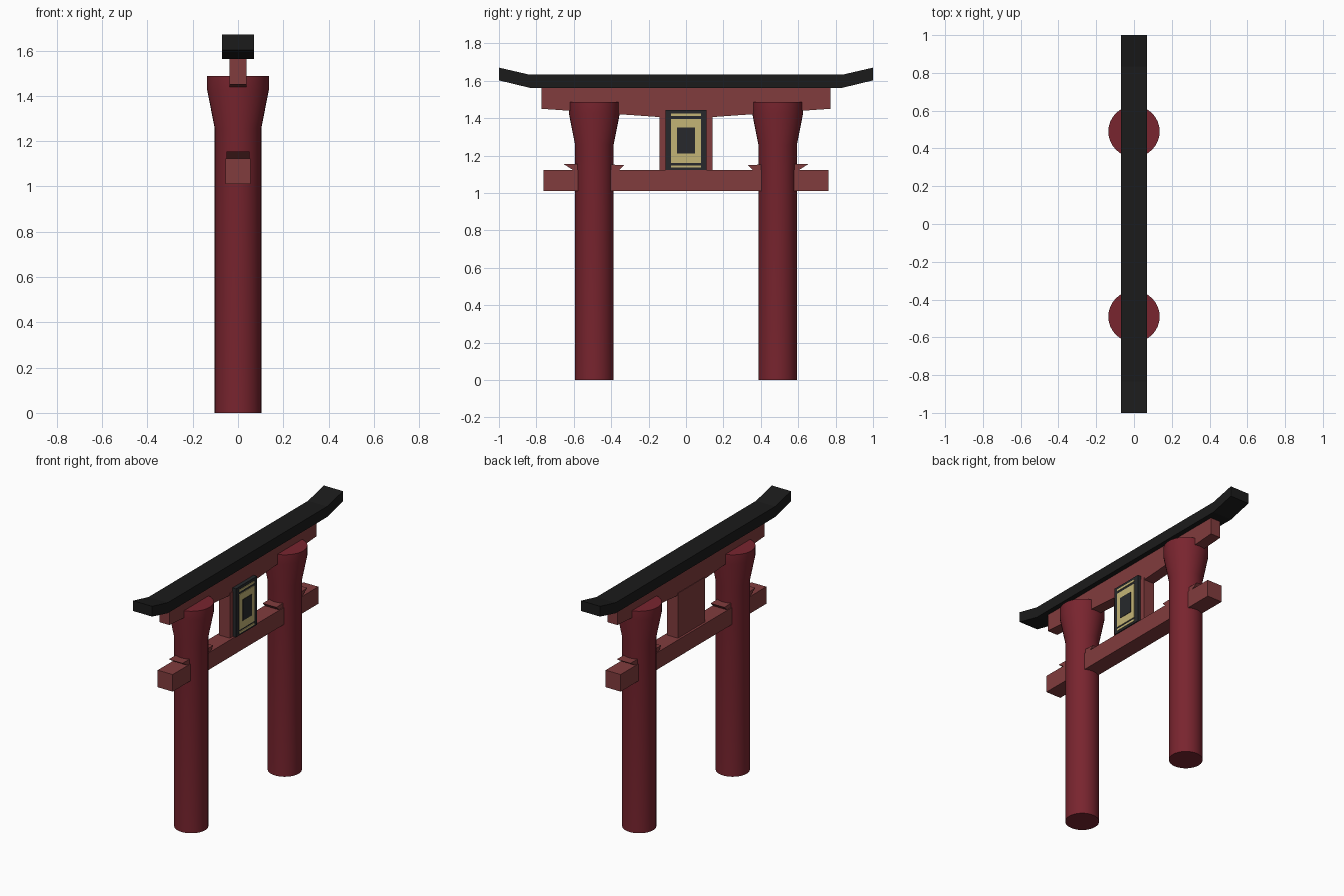
import bpy, bmesh, math

if "Cube" in bpy.data.objects:
    bpy.data.objects.remove(bpy.data.objects["Cube"])


def material(name, rgb):
    m = bpy.data.materials.new(name)
    m.diffuse_color = (*rgb, 1)
    m.use_nodes = True
    m.node_tree.nodes["Principled BSDF"].inputs["Base Color"].default_value = m.diffuse_color
    return m


PILLAR_RED = material("pillar_red", (0.19, 0.018, 0.028))
BEAM_RED = material("beam_red", (0.22, 0.045, 0.047))
BLACK = material("roof_black", (0.011, 0.011, 0.011))
DARK = material("plaque_dark", (0.02, 0.022, 0.025))
GOLD = material("plaque_gold", (0.55, 0.46, 0.18))


def finish(name, bm, mat):
    bmesh.ops.recalc_face_normals(bm, faces=bm.faces)
    me = bpy.data.meshes.new(name)
    bm.to_mesh(me)
    bm.free()
    me.materials.append(mat)
    ob = bpy.data.objects.new(name, me)
    bpy.context.collection.objects.link(ob)
    return ob


def extrude(name, profile, x0, x1, mat):
    """Extrude a (y, z) outline along x."""
    bm = bmesh.new()
    face = bm.faces.new([bm.verts.new((x0, y, z)) for y, z in profile])
    geom = bmesh.ops.extrude_face_region(bm, geom=[face])["geom"]
    verts = [g for g in geom if isinstance(g, bmesh.types.BMVert)]
    bmesh.ops.translate(bm, verts=verts, vec=(x1 - x0, 0, 0))
    return finish(name, bm, mat)


def slab(name, y, z0, z1, x0, x1, mat):
    """Box centred on y = 0 with half width y."""
    return extrude(name, [(-y, z0), (y, z0), (y, z1), (-y, z1)], x0, x1, mat)


def mirrored(half):
    """Complete an outline whose +y half is given."""
    return half + [(-y, z) for y, z in reversed(half)]


def pillar(name, y):
    bm = bmesh.new()
    n = 32
    rings = []
    for r, z in [(0.103, 0), (0.103, 1.257), (0.136, 1.425), (0.136, 1.487)]:
        rings.append([bm.verts.new((r * math.cos(2 * math.pi * i / n),
                                    y + r * math.sin(2 * math.pi * i / n), z))
                      for i in range(n)])
    for a, b in zip(rings, rings[1:]):
        for i in range(n):
            j = (i + 1) % n
            bm.faces.new((a[i], a[j], b[j], b[i]))
    bm.faces.new(rings[0])
    bm.faces.new(rings[-1])
    ob = finish(name, bm, PILLAR_RED)
    bpy.ops.object.select_all(action='DESELECT')
    ob.select_set(True)
    bpy.context.view_layer.objects.active = ob
    bpy.ops.object.shade_smooth_by_angle(angle=math.radians(15))


# Pillars with the wedges that lock the tie beam
for side, s in (("near", -1), ("far", 1)):
    pillar(side + "_pillar", 0.49 * s)
    extrude(side + "_wedge",
            [(s * 0.655, 1.155), (s * 0.60, 1.12), (s * 0.36, 1.12), (s * 0.33, 1.15)],
            -0.05, 0.05, BEAM_RED)

# Beams
slab("tie_beam", 0.763, 1.01, 1.123, -0.055, 0.055, BEAM_RED)
extrude("upper_lintel", mirrored([(0.13, 1.405), (0.772, 1.45), (0.772, 1.565)]),
        -0.037, 0.037, BEAM_RED)

# Roof beam with upturned ends
extrude("roof_beam", mirrored([(0.835, 1.562), (1.0, 1.602), (1.0, 1.67), (0.835, 1.632)]),
        -0.07, 0.07, BLACK)

# Central post and plaque
slab("centre_post", 0.142, 1.12, 1.42, -0.04, 0.04, BEAM_RED)
slab("plaque_board", 0.11, 1.122, 1.444, 0.035, 0.062, DARK)
slab("plaque_gold_panel", 0.08, 1.16, 1.395, 0.055, 0.066, GOLD)
slab("plaque_centre", 0.048, 1.21, 1.35, 0.06, 0.069, DARK)
for name, z in (("plaque_lower_strip", 1.135), ("plaque_upper_strip", 1.412)):
    slab(name, 0.08, z, z + 0.013, 0.055, 0.066, GOLD)
